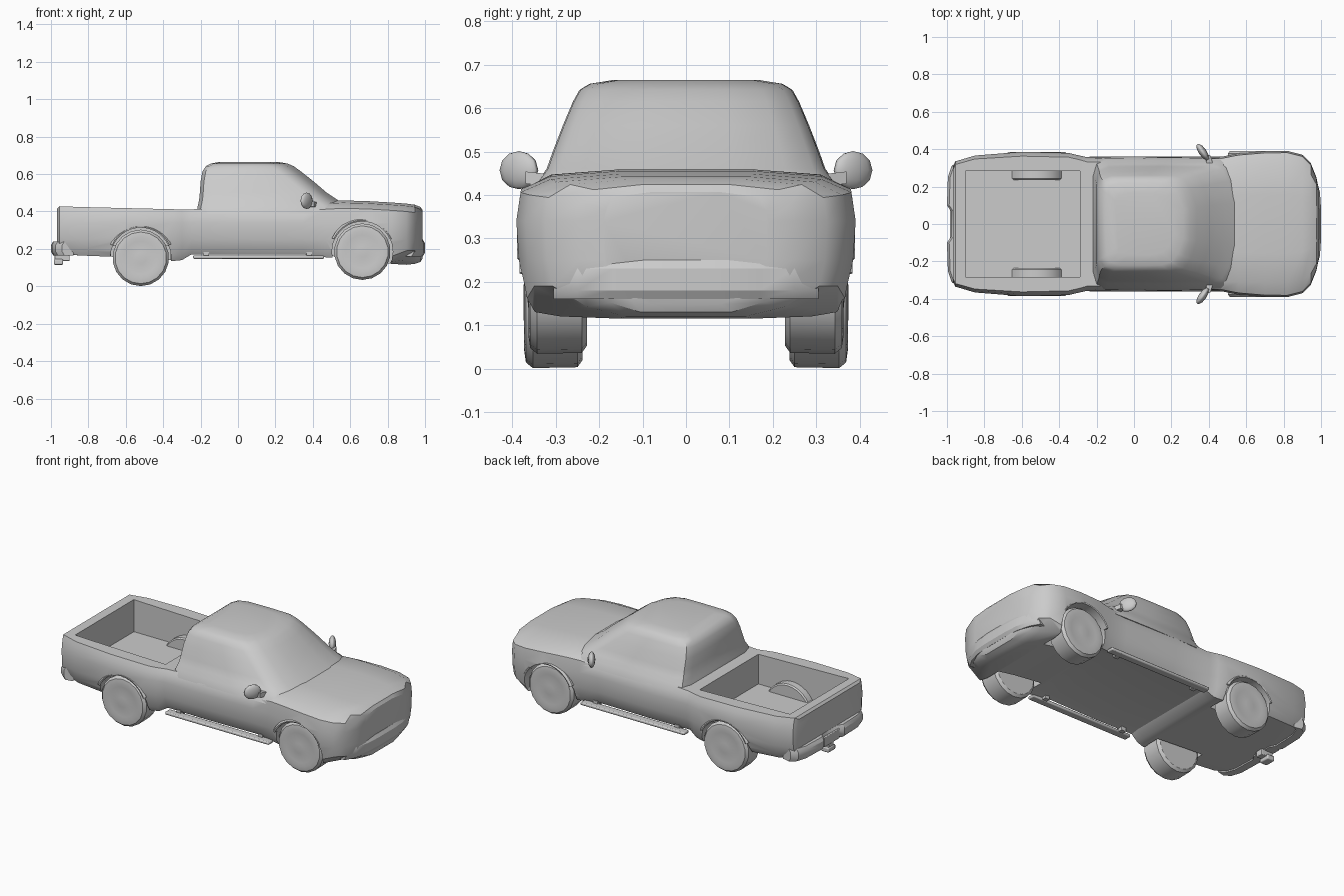
import bpy, bmesh
from math import sin, cos, pi, radians

if "Cube" in bpy.data.objects:
    bpy.data.objects.remove(bpy.data.objects["Cube"])


def finish(ob, angle=30):
    bpy.ops.object.select_all(action='DESELECT')
    ob.select_set(True)
    bpy.context.view_layer.objects.active = ob
    bpy.ops.object.shade_smooth_by_angle(angle=radians(angle))
    return ob


def loft(name, rings, smooth=True):
    """Skin a list of equal-length closed rings and cap both ends."""
    bm = bmesh.new()
    vs = [[bm.verts.new(p) for p in r] for r in rings]
    n = len(rings[0])
    for a, b in zip(vs, vs[1:]):
        for i in range(n):
            j = (i + 1) % n
            bm.faces.new((a[i], a[j], b[j], b[i]))
    bm.faces.new(vs[0])
    bm.faces.new(vs[-1])
    bmesh.ops.recalc_face_normals(bm, faces=bm.faces)
    me = bpy.data.meshes.new(name)
    bm.to_mesh(me)
    bm.free()
    ob = bpy.data.objects.new(name, me)
    bpy.context.collection.objects.link(ob)
    return finish(ob) if smooth else ob


def box(name, x, y, z, bevel=0.0):
    ob = loft(name, [[(x[0], y[0], h), (x[1], y[0], h), (x[1], y[1], h), (x[0], y[1], h)] for h in z])
    if bevel:
        m = ob.modifiers.new("bevel", 'BEVEL')
        m.width, m.segments = bevel, 2
    return ob


def lathe_y(name, cx, cz, profile, n=18, smooth=True):
    """Rings of (y, radius) about an axis parallel to y."""
    return loft(name, [[(cx + r * sin(2 * pi * i / n), y, cz - r * cos(2 * pi * i / n))
                        for i in range(n)] for y, r in profile], smooth)


def cut(ob, cutter):
    m = ob.modifiers.new("cut", 'BOOLEAN')
    m.operation, m.solver, m.object = 'DIFFERENCE', 'EXACT', cutter
    bpy.context.view_layer.objects.active = ob
    bpy.ops.object.modifier_apply(modifier=m.name)
    bpy.data.objects.remove(cutter)


# Lower body: cross-sections along x (x, half width, top, sill, floor, flat top share)
stations = [
    (-.967, .31, .415, .19, .185, .94), (-.955, .335, .428, .18, .175, .95),
    (-.85, .366, .424, .165, .165, .95), (-.6, .386, .418, .155, .155, .94),
    (-.35, .38, .412, .135, .14, .94), (-.3, .368, .411, .14, .145, .94),
    (-.25, .357, .411, .17, .178, .93), (0, .362, .425, .17, .178, .92),
    (.35, .355, .432, .17, .175, .9), (.47, .36, .442, .155, .165, .86),
    (.56, .378, .447, .15, .155, .82), (.7, .39, .443, .14, .14, .8),
    (.82, .391, .436, .13, .12, .8), (.9, .37, .43, .13, .115, .8),
    (.945, .325, .424, .13, .12, .82), (.975, .25, .412, .14, .13, .85),
    (.987, .19, .395, .155, .148, .9)]


def body_ring(x, w, top, sill, floor, e):
    crown = .012 if x > .4 else .0
    low = [(.945 * w, sill + .06), (.7 * w, sill + .012), (.42 * w, floor)] if x > .85 else \
          [(.94 * w, sill + .03), (.89 * w, sill), (.74 * w, floor)]
    half = [(.4 * w, top + crown), (e * w, top), (.975 * w, top - .03), (w, .34), (.985 * w, .25)] + low
    return [(x, y, z) for y, z in half] + [(x, -y, z) for y, z in reversed(half)]


body = loft("lower_body", [body_ring(*s) for s in stations], False)

# Wheel arches and cargo bed opening
REAR, FRONT = (-.52, .152), (.665, .185)
for s in (-1, 1):
    for (cx, cz), inner in ((REAR, .288), (FRONT, .195)):
        cut(body, lathe_y("arch_cutter", cx, cz, [(s * inner, .163), (s * .5, .163)], 24, False))
    # narrower slot for the inner part of the rear tyre, kept below the bed floor
    cut(body, box("slot_cutter", (-.68, -.36), sorted((s * .225, s * .3)), (.05, .215)))
cut(body, box("bed_cutter", (-.9, -.29), (-.283, .283), (.23, .6)))
finish(body)


# Cab: stacked rounded outlines (z, rear x, front x, half width)
def cab_ring(z, x0, x1, w):
    half = [(x1, .35 * w), (x1 - .03, .72 * w), (x1 - .065, .92 * w), (x1 - .12, w),
            ((x0 + x1) / 2, w * 1.01), (x0 + .07, w), (x0 + .018, .93 * w), (x0, .75 * w)]
    return [(x, y, z) for x, y in half] + [(x, -y, z) for x, y in reversed(half)]


cab_levels = [(.39, -.222, .60, .352), (.43, -.215, .575, .34), (.46, -.208, .535, .318),
              (.5, -.204, .475, .304), (.56, -.2, .405, .281), (.615, -.19, .335, .258),
              (.642, -.172, .298, .243), (.656, -.145, .265, .22), (.665, -.10, .215, .165)]
loft("cab", [cab_ring(*l) for l in cab_levels])

# Wheels, arch lips, bed humps, running boards and mirrors on both sides
for s, side in ((-1, "right"), (1, "left")):
    for (cx, cz), y0, lip_y, end in ((REAR, .238, .384, "rear"), (FRONT, .228, .389, "front")):
        y1 = y0 + .135
        prof = [(y0, .09), (y0, .132), (y0 + .012, .149), (y1 - .02, .151),
                (y1 - .004, .138), (y1, .11), (y1 - .004, .09), (y1 + .002, .03)]
        lathe_y(f"{end}_wheel_{side}", cx, cz, [(s * y, r) for y, r in prof])
        lip = []
        for i in range(15):
            a = radians(24 + 132 * i / 14)
            lip.append([(cx + r * cos(a), s * y, cz + r * sin(a)) for r, y in
                        ((.161, .34), (.161, lip_y - .003), (.168, lip_y), (.178, lip_y - .012), (.178, .34))])
        loft(f"{end}_arch_lip_{side}", lip)

    arc = [radians(26 + 128 * i / 10) for i in range(11)]
    loft(f"bed_wheel_hump_{side}", [[(REAR[0] + r * cos(a), s * y, REAR[1] + r * sin(a)) for a in arc]
                                    for y, r in ((.29, .154), (.243, .154), (.235, .147))])

    box(f"running_board_{side}", (-.24, .46), sorted((s * .315, s * .362)), (.147, .165), .006)
    for x in (-.17, .38):
        box(f"board_bracket_{side}", (x - .015, x + .015), sorted((s * .29, s * .33)), (.15, .182))

    bpy.ops.mesh.primitive_uv_sphere_add(segments=10, ring_count=6, location=(.367, s * .385, .457))
    mirror = bpy.context.object
    mirror.name = f"mirror_{side}"
    mirror.scale = (.052, .021, .044)
    mirror.rotation_euler = (0, 0, -s * radians(56))
    finish(mirror, 40)
    loft(f"mirror_arm_{side}", [[(x + dx, s * y, z + dz) for dx, dz in
                                 ((-.016, -.014), (.016, -.014), (.016, .014), (-.016, .014))]
                                for x, y, z in ((.41, .31, .433), (.39, .37, .44))])


# Bumpers: horizontal bars following the plan curve of each end
def bumper(name, path, depth, z0, z1):
    pts = [(x, -y) for x, y in reversed(path)] + list(path)
    b, d = .02, .012 if depth > 0 else -.012
    loft(name, [[(x - depth, y * .97, z0), (x - d, y, z0), (x, y, z0 + b),
                 (x, y, z1 - b), (x - d, y, z1), (x - depth, y * .97, z1)] for x, y in pts])


bumper("front_bumper", [(1.0, .08), (.994, .17), (.972, .25), (.94, .305)], .06, .16, .25)
bumper("rear_bumper", [(-.98, .07), (-1.0, .1), (-.995, .25), (-.975, .31), (-.94, .335)],
       -.06, .165, .24)

# Number plate recess panel and tow hitch at the tail
box("plate_panel", (-.985, -.95), (-.075, .075), (.165, .225), .004)
box("hitch_bar", (-.98, -.9), (-.025, .025), (.135, .17), .004)
box("hitch_receiver", (-.985, -.935), (-.035, .035), (.115, .145), .006)
